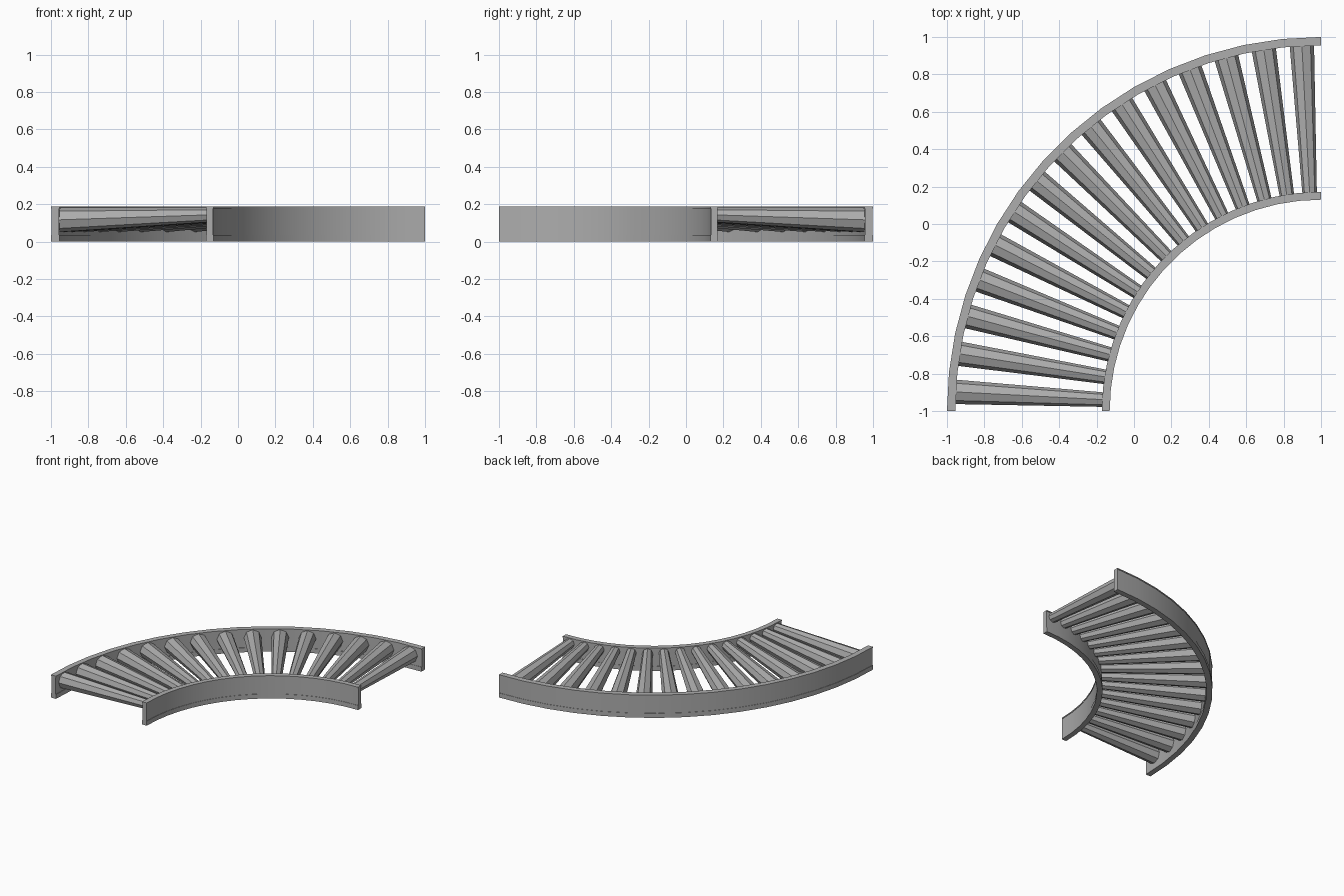
import bpy, bmesh, math
from mathutils import Vector, Matrix

cube = bpy.data.objects.get("Cube")
if cube:
    bpy.data.objects.remove(cube, do_unlink=True)

CENTRE = Vector((1, -1, 0))     # centre of the bend
HEIGHT = 0.187
ROLLERS = 15
STEP = math.radians(90) / ROLLERS

steel = bpy.data.materials.new("steel grey")
steel.use_nodes = True
colour = (0.42, 0.42, 0.42, 1)
steel.diffuse_color = colour
steel.node_tree.nodes["Principled BSDF"].inputs["Base Color"].default_value = colour


def add_object(name, bm):
    bmesh.ops.recalc_face_normals(bm, faces=bm.faces)
    mesh = bpy.data.meshes.new(name)
    bm.to_mesh(mesh)
    bm.free()
    mesh.materials.append(steel)
    obj = bpy.data.objects.new(name, mesh)
    bpy.context.collection.objects.link(obj)
    return obj


def curved_rail(name, inner, outer):
    """Sweep a shallow channel profile through a quarter turn."""
    low, high, dip = 0.037, 0.177, 0.003
    right = [(outer, 0), (outer, low), (outer - dip, low),
             (outer - dip, high), (outer, high), (outer, HEIGHT)]
    left = [(inner + outer - r, z) for r, z in reversed(right)]
    bm = bmesh.new()
    verts = [bm.verts.new(CENTRE + Vector((-r, 0, z))) for r, z in right + left]
    start = bm.faces.new(verts)
    bmesh.ops.spin(bm, geom=[start, *start.edges, *verts], cent=CENTRE,
                   axis=(0, 0, -1), angle=math.radians(90),
                   steps=ROLLERS, use_duplicate=False)
    # Close the starting end if the sweep consumed its cap
    open_edges = [e for e in bm.edges if e.is_boundary]
    if open_edges:
        bmesh.ops.holes_fill(bm, edges=open_edges, sides=0)
    obj = add_object(name, bm)
    bpy.ops.object.select_all(action='DESELECT')
    obj.select_set(True)
    bpy.context.view_layer.objects.active = obj
    bpy.ops.object.shade_smooth_by_angle(angle=math.radians(30))


def tapered_roller(name, angle):
    """Eight-sided cone section whose upper edge stays level."""
    turn = Matrix.Translation(CENTRE) @ Matrix.Rotation(-angle, 4, 'Z')
    bm = bmesh.new()
    rings = []
    for distance in (1.16, 1.965):
        radius = distance * 0.0333
        ring = []
        for i in range(8):
            a = i * math.tau / 8
            point = Vector((-distance, radius * math.sin(a),
                            0.182 - radius + radius * math.cos(a)))
            ring.append(bm.verts.new(turn @ point))
        rings.append(ring)
        bm.faces.new(ring)
    near, far = rings
    for i in range(8):
        j = (i + 1) % 8
        bm.faces.new((near[i], near[j], far[j], far[i]))
    add_object(name, bm)


# Side rails
curved_rail("inner_rail", 1.13, 1.172)
curved_rail("outer_rail", 1.955, 2.0)

# Rollers fanned around the bend
for n in range(ROLLERS):
    tapered_roller(f"roller_{n + 1}", (n + 0.5) * STEP)
